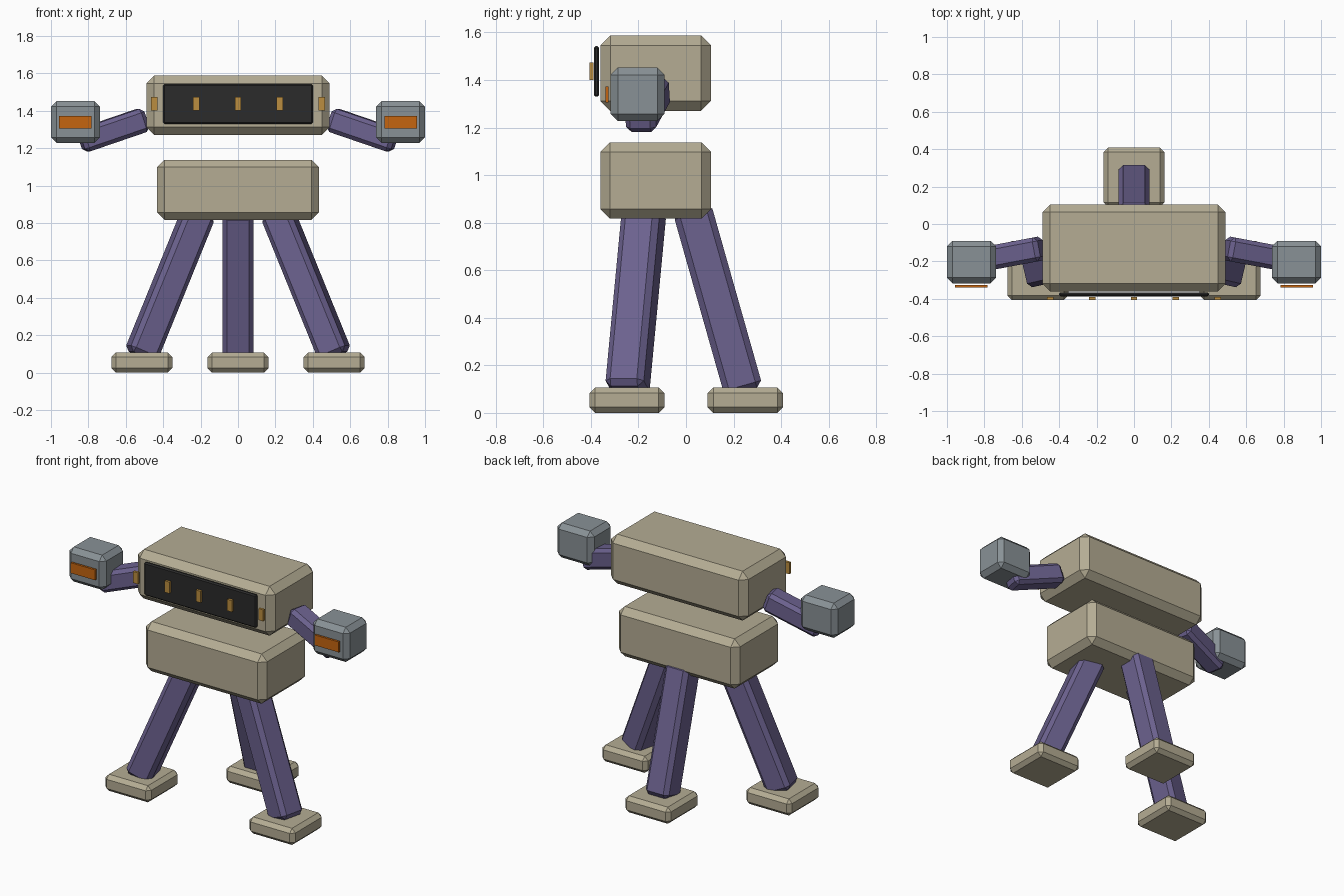
import bpy, bmesh
from mathutils import Vector, Matrix

if "Cube" in bpy.data.objects:
    bpy.data.objects.remove(bpy.data.objects["Cube"])


def material(name, rgb):
    m = bpy.data.materials.new(name)
    m.diffuse_color = (*rgb, 1)
    m.use_nodes = True
    m.node_tree.nodes["Principled BSDF"].inputs["Base Color"].default_value = m.diffuse_color
    return m


TAN = material("tan_shell", (0.46, 0.415, 0.295))
PURPLE = material("purple_limb", (0.150, 0.122, 0.275))
GREY = material("blue_grey", (0.25, 0.285, 0.305))
DARK = material("dark_visor", (0.024, 0.024, 0.024))
AMBER = material("amber_light", (0.50, 0.27, 0.05))
ORANGE = material("orange_plate", (0.56, 0.13, 0.005))


def make_box(name, size, bevel, mat, matrix):
    """Flat-shaded box with chamfered edges."""
    bm = bmesh.new()
    bmesh.ops.create_cube(bm, size=1, matrix=Matrix.Diagonal((*size, 1)))
    if bevel:
        bmesh.ops.bevel(bm, geom=bm.edges[:], offset=bevel, segments=1,
                        profile=0.5, affect='EDGES')
    bmesh.ops.recalc_face_normals(bm, faces=bm.faces[:])
    me = bpy.data.meshes.new(name)
    bm.to_mesh(me)
    bm.free()
    me.materials.append(mat)
    ob = bpy.data.objects.new(name, me)
    ob.matrix_world = matrix
    bpy.context.collection.objects.link(ob)
    return ob


def block(name, lo, hi, bevel, mat):
    """Chamfered box between two corners."""
    lo, hi = Vector(lo), Vector(hi)
    return make_box(name, hi - lo, bevel, mat, Matrix.Translation((lo + hi) / 2))


def limb(name, start, end, width, bevel):
    """Chamfered square bar from start to end."""
    a, b = Vector(start), Vector(end)
    rot = (b - a).to_track_quat('Z', 'Y').to_matrix().to_4x4()
    return make_box(name, (width, width, (b - a).length), bevel, PURPLE,
                    Matrix.Translation((a + b) / 2) @ rot)


# Head and torso
block("head", (-0.49, -0.36, 1.27), (0.49, 0.105, 1.588), 0.042, TAN)
block("torso", (-0.432, -0.36, 0.817), (0.432, 0.105, 1.138), 0.04, TAN)

# Face panel with a row of lights
block("visor", (-0.4, -0.388, 1.33), (0.4, -0.365, 1.543), 0.008, DARK)
for i, x in enumerate((-0.447, -0.223, 0, 0.223, 0.447)):
    block(f"face_light_{i + 1}", (x - 0.017, -0.406, 1.4),
          (x + 0.017, -0.39, 1.474), 0, AMBER)

# Arms, hands and front legs on both sides
for side, s in (("left", -1), ("right", 1)):
    limb(f"arm_{side}", (s * 0.495, -0.13, 1.355), (s * 0.84, -0.195, 1.237), 0.13, 0.022)
    c = s * 0.869
    block(f"hand_{side}", (c - 0.131, -0.317, 1.228), (c + 0.131, -0.09, 1.452), 0.03, GREY)
    block(f"hand_plate_{side}", (c - 0.087, -0.339, 1.306),
          (c + 0.087, -0.325, 1.373), 0, ORANGE)
    limb(f"front_leg_{side}", (s * 0.207, -0.175, 0.86), (s * 0.52, -0.248, 0.09), 0.165, 0.025)
    f = s * 0.514
    block(f"front_foot_{side}", (f - 0.163, -0.406, 0), (f + 0.163, -0.091, 0.107), 0.024, TAN)

# Single rear leg
limb("rear_leg", (0, 0.025, 0.86), (0, 0.243, 0.09), 0.165, 0.025)
block("rear_foot", (-0.163, 0.091, 0), (0.163, 0.408, 0.107), 0.024, TAN)
